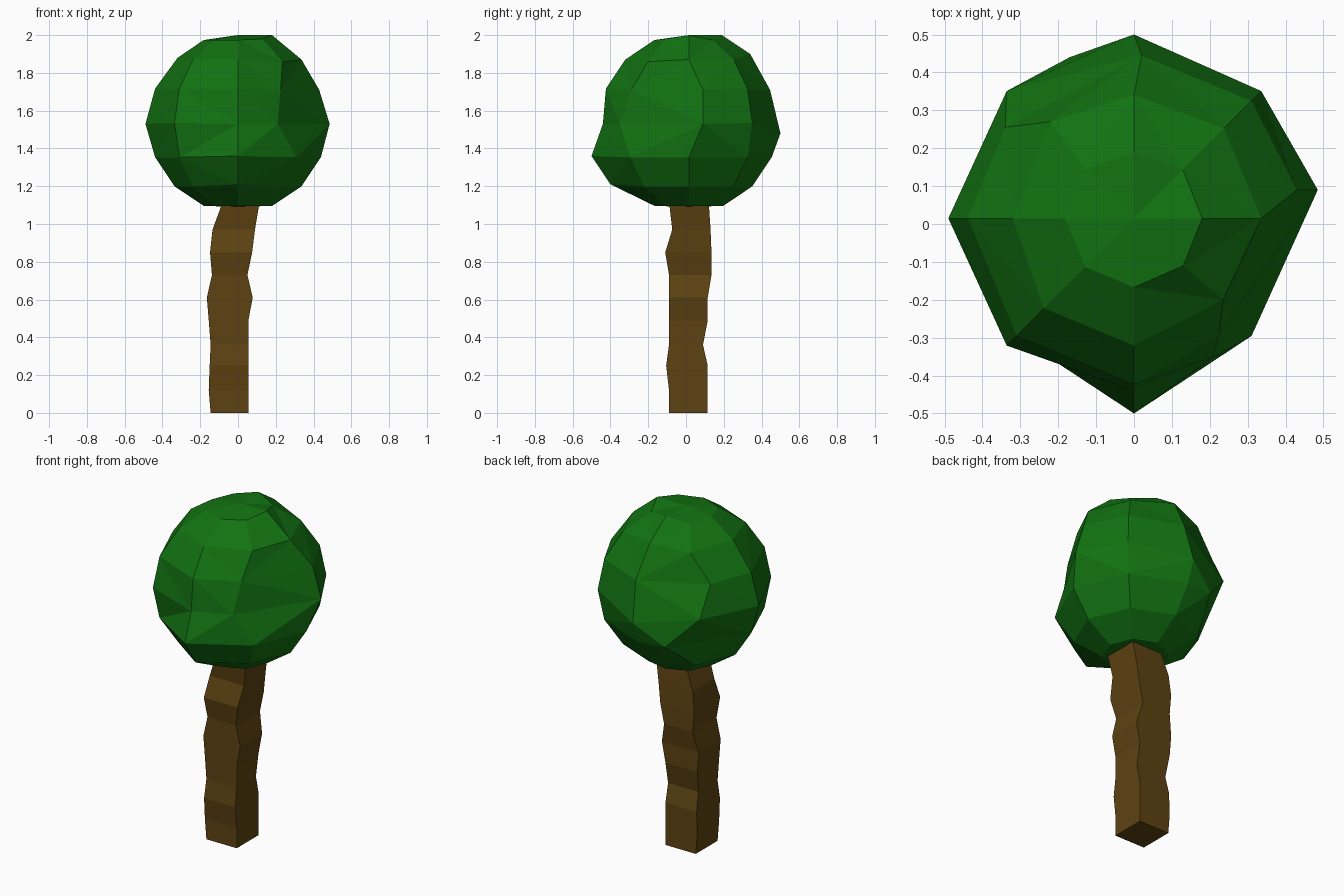
import bpy, bmesh
from math import sin, cos, pi

if "Cube" in bpy.data.objects:
    bpy.data.objects.remove(bpy.data.objects["Cube"])


def make_object(name, bm, color):
    bmesh.ops.recalc_face_normals(bm, faces=bm.faces)
    mesh = bpy.data.meshes.new(name)
    bm.to_mesh(mesh)
    bm.free()
    mat = bpy.data.materials.new(name + "_color")
    mat.diffuse_color = color
    mat.use_nodes = True
    mat.node_tree.nodes["Principled BSDF"].inputs["Base Color"].default_value = mat.diffuse_color
    mesh.materials.append(mat)
    obj = bpy.data.objects.new(name, mesh)
    bpy.context.collection.objects.link(obj)
    return obj


def bridge(bm, low, high):
    n = len(low)
    for i in range(n):
        j = (i + 1) % n
        bm.faces.new((low[i], low[j], high[j], high[i]))


# Trunk: wobbly square post, one (z, x0, x1, y0, y1) per section
sections = [
    (0.00, -.145, .055, -.09, .115), (0.12, -.155, .055, -.09, .115),
    (0.25, -.150, .055, -.105, .115), (0.36, -.145, .055, -.09, .09),
    (0.49, -.155, .055, -.09, .115), (0.61, -.165, .078, -.09, .115),
    (0.73, -.138, .050, -.09, .135), (0.85, -.148, .075, -.11, .135),
    (0.97, -.135, .090, -.073, .13), (1.12, -.080, .115, -.09, .12),
]
bm = bmesh.new()
rings = [[bm.verts.new((x, y, z)) for x, y in ((a, c), (b, c), (b, d), (a, d))]
         for z, a, b, c, d in sections]
for low, high in zip(rings, rings[1:]):
    bridge(bm, low, high)
bm.faces.new(rings[0])
bm.faces.new(rings[-1])
make_object("trunk", bm, (0.11, 0.055, 0.006, 1))

# Crown: 8 by 8 ball with some corners pushed out of place
R, CY, CZ, N = 0.475, 0.015, 1.535, 8
moved = {  # (ring from the top, corner counted from +x): position
    (1, 0): (.18, .015, 2.0), (1, 2): (0, .19, 2.0), (1, 7): (.13, -.11, 1.98),
    (2, 7): (.235, -.20, 1.86), (2, 2): (0, .34, 1.90), (2, 3): (-.22, .27, 1.87),
    (2, 4): (-.32, .015, 1.88), (3, 0): (.43, .09, 1.71), (3, 2): (.02, .445, 1.71),
    (3, 3): (-.34, .255, 1.71), (3, 7): (.225, -.29, 1.71),
    (4, 0): (.485, .09, 1.53), (4, 2): (0, .50, 1.48), (4, 4): (-.49, .015, 1.53),
    (4, 6): (0, -.44, 1.53), (4, 7): (.21, -.35, 1.53),
    (5, 3): (-.17, .44, 1.36), (5, 6): (0, -.50, 1.36), (6, 6): (0, -.40, 1.21),
}
bm = bmesh.new()
rings = []
for r in range(1, N):
    t = pi * r / N
    rings.append([bm.verts.new(moved.get((r, k), (
        R * sin(t) * cos(k * pi / 4), CY + R * sin(t) * sin(k * pi / 4),
        CZ + R * cos(t)))) for k in range(N)])
for high, low in zip(rings, rings[1:]):
    bridge(bm, low, high)
for z, ring in ((2.0, rings[0]), (1.09, rings[-1])):
    pole = bm.verts.new((0, CY, z))
    for k in range(N):
        bm.faces.new((pole, ring[k], ring[(k + 1) % N]))
bmesh.ops.triangulate(bm, faces=bm.faces)
make_object("crown", bm, (0.006, 0.17, 0.006, 1))
